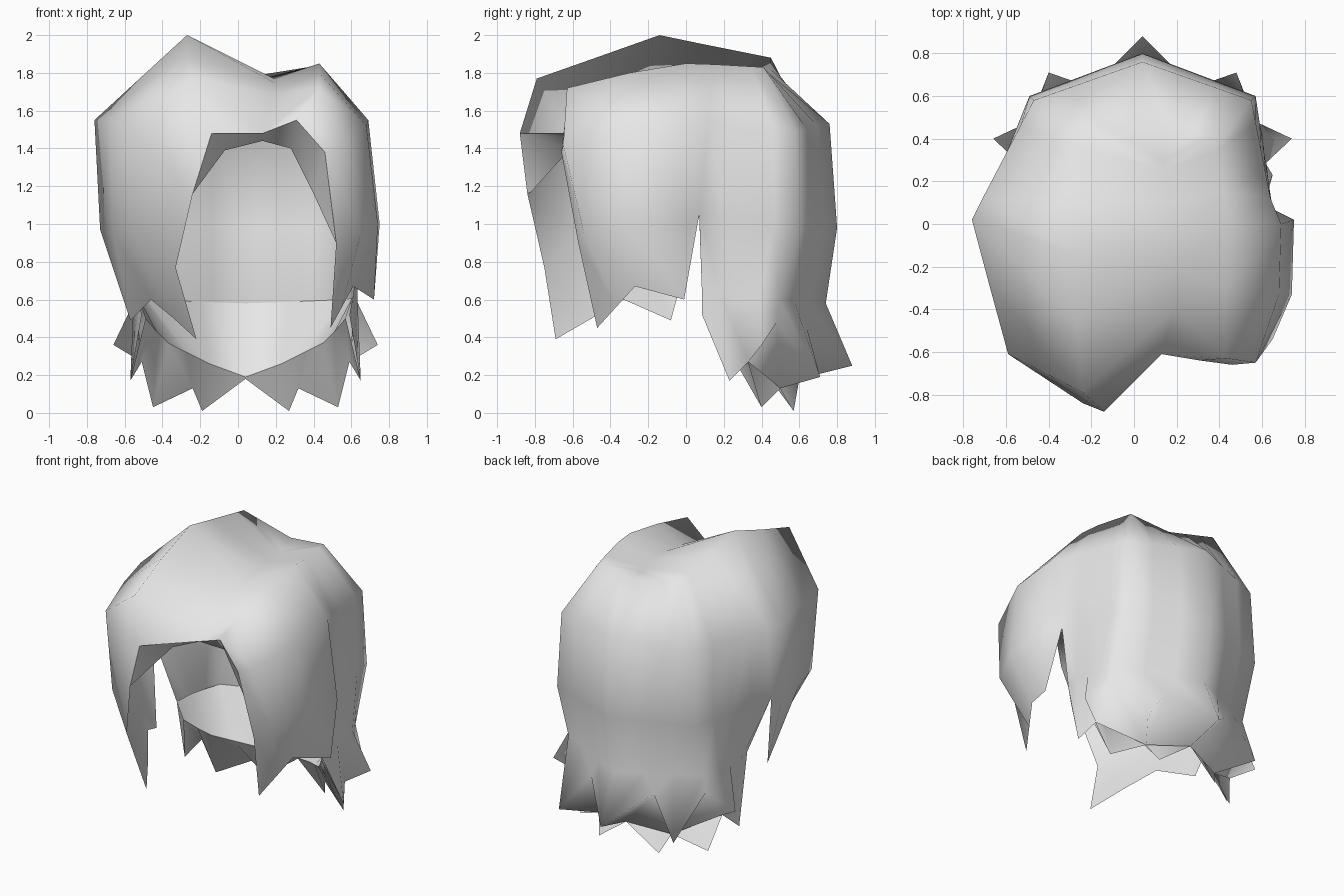
import bpy, bmesh
from mathutils import Vector as V

cube = bpy.data.objects.get("Cube")
if cube:
    bpy.data.objects.remove(cube, do_unlink=True)

grey = bpy.data.materials.new("light_grey")
grey.use_nodes = True
grey.diffuse_color = (0.8, 0.8, 0.8, 1)
grey.node_tree.nodes["Principled BSDF"].inputs["Base Color"].default_value = (0.8, 0.8, 0.8, 1)

CX = 0.04  # centre line of the back hair


def make(name, lofts):
    """Skin each list of columns with quads and weld everything into one object."""
    bm = bmesh.new()
    for cols in lofts:
        grid = [[bm.verts.new(p) for p in c] for c in cols]
        for a, b in zip(grid, grid[1:]):
            for i in range(len(a) - 1):
                bm.faces.new((a[i], a[i + 1], b[i + 1], b[i]))
    bmesh.ops.remove_doubles(bm, verts=bm.verts, dist=0.0005)
    bmesh.ops.dissolve_degenerate(bm, dist=0.0005, edges=bm.edges)
    bmesh.ops.recalc_face_normals(bm, faces=bm.faces)
    # the highest face should point up
    top = max(bm.faces, key=lambda f: f.calc_center_median().z)
    if top.normal.z < 0 and name == "hair_cap":
        bmesh.ops.reverse_faces(bm, faces=bm.faces)
    for f in bm.faces:
        f.smooth = True
    me = bpy.data.meshes.new(name)
    bm.to_mesh(me)
    bm.free()
    me.materials.append(grey)
    ob = bpy.data.objects.new(name, me)
    bpy.context.scene.collection.objects.link(ob)


def side(points, s):
    """Mirror half-width points around the back centre line."""
    return [V((CX + s * x, y, z)) for x, y, z in points]


def both(cols):
    return [[side(c, s) for c in cols] for s in (-1, 1)]


# Parting line, front to back: every column of hair starts here
part = [(.13, -.61, 1.48), (.19, -.40, 1.69), (.19, -.22, 1.75),
        (.19, -.05, 1.77), (.18, .10, 1.77), (.13, .30, 1.775)]

# Front locks: ridge, shoulder, cheek and tip of each column, from face to ear
right_lock = [
    [(-.14, -.88, 1.48), (-.24, -.84, 1.16), (-.33, -.75, .77), (-.22, -.69, .39)],
    [(-.24, -.79, 1.77), (-.59, -.61, 1.50), (-.56, -.58, .95), (-.34, -.50, .50)],
    [(-.27, -.45, 1.89), (-.68, -.28, 1.55), (-.66, -.28, .95), (-.46, -.33, .60)],
    [(-.27, -.14, 2.00), (-.76, .02, 1.55), (-.73, .00, .97), (-.57, -.08, .49)],
    [(-.27, .10, 1.95), (-.71, .12, 1.54), (-.705, .07, 1.04), (-.705, .07, 1.04)],
]
left_lock = [
    [(.31, -.64, 1.55), (.46, -.66, 1.38), (.52, -.57, .90), (.49, -.47, .45)],
    [(.43, -.63, 1.72), (.57, -.65, 1.42), (.65, -.54, .95), (.55, -.37, .56)],
    [(.43, -.30, 1.80), (.68, -.33, 1.52), (.74, -.33, 1.00), (.61, -.27, .67)],
    [(.43, .00, 1.85), (.69, .00, 1.55), (.75, .02, 1.00), (.72, -.01, .60)],
    [(.42, .15, 1.845), (.64, .12, 1.54), (.65, .07, 1.05), (.65, .07, 1.05)],
]

# Back hair: ear, corner and centre columns, filled in between
T = [0, .25, .5, .75, 1, 1.33, 1.66, 2]
corner = {
    -1: [part[5], (-.27, .45, 1.88), (-.47, .58, 1.49), (-.49, .60, .98), (-.48, .49, .60)],
    1: [part[5], (.37, .41, 1.83), (.55, .58, 1.49), (.57, .60, .98), (.56, .49, .60)],
}
centre = [part[5], (.09, .45, 1.785), (CX, .76, 1.53), (CX, .80, .98), (CX, .74, .58)]
# Ragged outer hem, ear to centre back
hem = [(.55, .085, .52), (.61, .23, .17), (.55, .33, .27), (.70, .40, .36),
       (.53, .48, .48), (.44, .71, .19), (.24, .64, .45), (0, .88, .25)]


def back_half(lock, s):
    ear = [part[4]] + lock[4][:3] + [(CX + s * .57, .085, .62)]
    cols = []
    for t, tip in zip(T, side(hem, s)):
        a, b, u = (ear, corner[s], t) if t <= 1 else (corner[s], centre, t - 1)
        col = [V(p).lerp(V(q), u) for p, q in zip(a, b)]
        if 0 < t < 1:
            col[4].x += s * .035  # hair flares out behind the ear
        cols.append(col + [tip])
    return cols


def front(lock):
    return [[p] + c for p, c in zip(part, lock)]


# Folds joining the outer spikes to the valleys of the lower ones
valley_a, valley_b = (.28, .50, .13), (0, .60, .18)
folds = [[hem[2], hem[3]], [valley_a, hem[4]], [valley_a, hem[5]],
         [valley_b, hem[6]], [valley_b, hem[7]]]

make("hair_cap", [front(right_lock), front(left_lock),
                  back_half(right_lock, -1), back_half(left_lock, 1)] + both(folds))

# Inner nape: a ledge runs in from the wall to the neckline
neckline = [(.53, .10, .50), (.47, .17, .43), (.41, .24, .37),
            (.31, .34, .32), (.19, .46, .26), (0, .59, .19)]
ring = [(.57, .085, .62), (.575, .25, .61), (.55, .37, .606),
        (.52, .49, .60), (.23, .627, .588), (0, .74, .58)]
make("nape_ledge", both(list(zip(ring, neckline))))

# Lower spikes flare out again below the neckline
lower = [hem[1], hem[2], (.49, .40, .03), valley_a, (.23, .57, .01), valley_b]
make("nape_spikes", both(list(zip(neckline, lower))))

# Turned-in rim around the face opening
rim_outer = [right_lock[0][1], right_lock[0][0], part[0]] + left_lock[0][:3]
rim_inner = [(-.235, -.82, 1.17), (-.07, -.62, 1.39), (.13, -.45, 1.44),
             (.28, -.48, 1.40), (.40, -.52, 1.16), (.515, -.55, .91)]
make("fringe_rim", [list(zip(rim_outer, rim_inner))])
